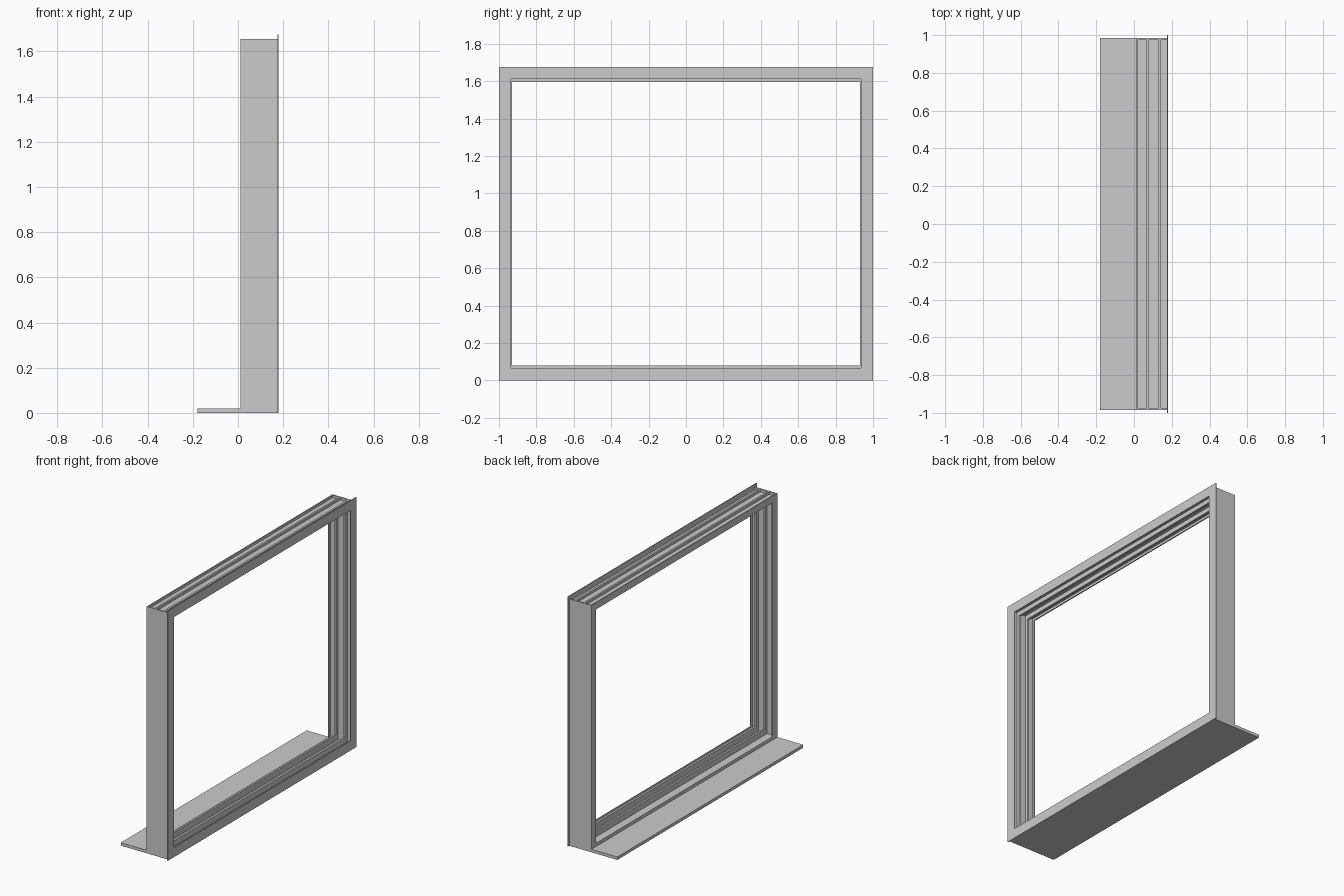
import bpy

if "Cube" in bpy.data.objects:
    bpy.data.objects.remove(bpy.data.objects["Cube"])

X0, X1 = 0.012, 0.18          # frame depth
YB, ZB = 0.985, 1.655         # outer body half width and height
FLANGE_Y, FLANGE_Z = 1.0, 1.675
RIBS = [(0.065, 0.077), (0.13, 0.144)]   # sliding track ribs (x ranges)


def box(name, x, y, z):
    vs = [(a, b, c) for a in x for b in y for c in z]
    fs = [(0, 1, 3, 2), (4, 6, 7, 5), (0, 4, 5, 1),
          (2, 3, 7, 6), (0, 2, 6, 4), (1, 5, 7, 3)]
    me = bpy.data.meshes.new(name)
    me.from_pydata(vs, [], fs)
    me.update()
    ob = bpy.data.objects.new(name, me)
    bpy.context.collection.objects.link(ob)
    return ob


def ring(name, x, outer, inner):
    """Rectangular ring plate in the yz plane; outer/inner = (y, z0, z1)."""
    vs = []
    for px in x:
        for hy, z0, z1 in (outer, inner):
            vs += [(px, -hy, z0), (px, hy, z0), (px, hy, z1), (px, -hy, z1)]
    fs = []
    for i in range(4):
        j = (i + 1) % 4
        fs += [(i, i + 4, j + 4, j), (i + 8, j + 8, j + 12, i + 12),
               (i, j, j + 8, i + 8), (i + 4, i + 12, j + 12, j + 4)]
    me = bpy.data.meshes.new(name)
    me.from_pydata(vs, [], fs)
    me.update()
    ob = bpy.data.objects.new(name, me)
    bpy.context.collection.objects.link(ob)
    return ob


# Outer cover flange
ring("cover_flange", (0.175, X1), (FLANGE_Y, 0.0, FLANGE_Z), (0.935, 0.066, 1.61))

# Projecting sill and raised track bed
box("sill_plate", (-0.18, 0.175), (-YB, YB), (0.0, 0.02))
box("track_bed", (X0, 0.175), (-YB + 0.01, YB - 0.01), (0.02, 0.042))

# Head plate with a back lip
box("head_plate", (X0, 0.175), (-YB + 0.01, YB - 0.01), (1.626, 1.638))
box("head_back_lip", (X0, X0 + 0.008), (-YB + 0.01, YB - 0.01), (1.61, ZB))

# Track ribs along the head (above and below its plate) and the bed
for i, rx in enumerate(RIBS):
    box(f"head_rib_{i}", rx, (-YB + 0.01, YB - 0.01), (1.596, ZB))
    box(f"bed_rib_{i}", rx, (-YB + 0.01, YB - 0.01), (0.042, 0.08))

# Jambs: outer plate, inner web, back lip and ribs on both sides
for side, s in (("left", -1), ("right", 1)):
    def span(a, b):
        return tuple(sorted((s * a, s * b)))
    box(f"{side}_jamb_plate", (X0, 0.175), span(YB - 0.01, YB), (0.0, ZB))
    box(f"{side}_jamb_web", (X0, 0.175), span(0.952, 0.962), (0.042, 1.626))
    box(f"{side}_jamb_back_lip", (X0, X0 + 0.008), span(0.935, YB - 0.01), (0.02, ZB))
    for i, rx in enumerate(RIBS):
        box(f"{side}_jamb_rib_{i}", rx, span(0.93, YB - 0.01), (0.042, ZB))
